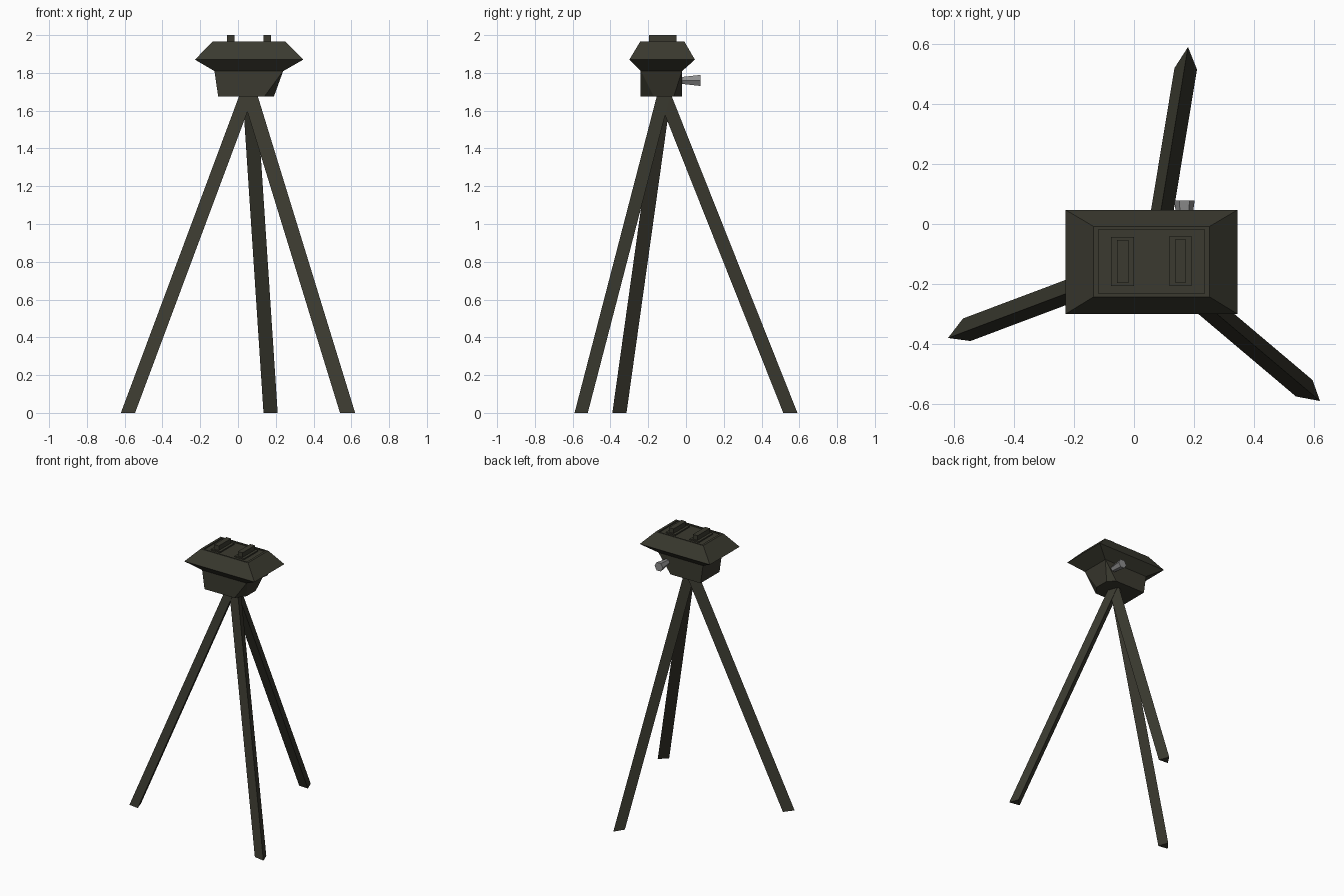
import bpy, bmesh, math
from mathutils import Vector

if "Cube" in bpy.data.objects:
    bpy.data.objects.remove(bpy.data.objects["Cube"])


def material(name, rgb):
    m = bpy.data.materials.new(name)
    m.diffuse_color = (*rgb, 1)
    m.use_nodes = True
    m.node_tree.nodes["Principled BSDF"].inputs["Base Color"].default_value = m.diffuse_color
    return m


OLIVE = material("dark olive", (0.043, 0.042, 0.029))
GREY = material("knob grey", (0.27, 0.27, 0.27))


def loft(name, rings, mat):
    """Skin a closed solid through rings that share a point count."""
    bm = bmesh.new()
    loops = [[bm.verts.new(p) for p in r] for r in rings]
    n = len(loops[0])
    for a, b in zip(loops, loops[1:]):
        for i in range(n):
            j = (i + 1) % n
            bm.faces.new((a[i], a[j], b[j], b[i]))
    bm.faces.new(loops[0][::-1])
    bm.faces.new(loops[-1])
    bmesh.ops.remove_doubles(bm, verts=bm.verts[:], dist=1e-4)
    bmesh.ops.recalc_face_normals(bm, faces=bm.faces[:])
    me = bpy.data.meshes.new(name)
    bm.to_mesh(me)
    bm.free()
    me.materials.append(mat)
    ob = bpy.data.objects.new(name, me)
    bpy.context.collection.objects.link(ob)
    return ob


def rect(x0, x1, y0, y1, z):
    return [(x0, y0, z), (x1, y0, z), (x1, y1, z), (x0, y1, z)]


def box(name, x0, x1, y0, y1, z0, z1, mat):
    return loft(name, [rect(x0, x1, y0, y1, z0), rect(x0, x1, y0, y1, z1)], mat)


# Flared head with a shallow recessed top panel
loft("head", [
    rect(-0.125, 0.24, -0.24, -0.02, 1.81),
    rect(-0.228, 0.345, -0.30, 0.047, 1.87),
    rect(-0.135, 0.252, -0.243, -0.008, 1.965),
    rect(-0.118, 0.235, -0.232, -0.018, 1.965),
    rect(-0.118, 0.235, -0.232, -0.018, 1.957),
], OLIVE)

# Lower block, its right-hand corners cut away towards the bottom
top = [(-0.125, -0.24), (0.24, -0.24), (0.24, -0.24), (0.24, -0.02), (0.24, -0.02), (-0.125, -0.02)]
bottom = [(-0.105, -0.24), (0.14, -0.24), (0.19, -0.17), (0.19, -0.065), (0.14, -0.02), (-0.105, -0.02)]
loft("lower_block", [[(x, y, 1.675) for x, y in bottom],
                     [(x, y, 1.812) for x, y in top]], OLIVE)

# Two mounting rails, each on a low base plate
for side, x, y in (("left", -0.038, -0.125), ("right", 0.155, -0.123)):
    box(side + "_rail_base", x - 0.038, x + 0.038, y - 0.082, y + 0.082, 1.95, 1.966, OLIVE)
    box(side + "_rail", x - 0.019, x + 0.019, y - 0.072, y + 0.072, 1.96, 2.0, OLIVE)

# Hexagonal knob flaring away from the back of the block
loft("knob", [[(0.168 + r * math.cos(i * math.pi / 3), y, 1.76 + r * math.sin(i * math.pi / 3))
               for i in range(6)] for y, r in ((-0.03, 0.02), (0.078, 0.034))], GREY)

# Three-sided legs: horizontal foot section slid up along each lean
LEGS = {
    "back_leg": ([(0.18, 0.59), (0.135, 0.52), (0.21, 0.515)], (-0.11, -0.665)),
    "left_leg": ([(-0.62, -0.38), (-0.545, -0.39), (-0.57, -0.315)], (0.625, 0.235)),
    "right_leg": ([(0.62, -0.59), (0.595, -0.52), (0.54, -0.575)], (-0.515, 0.435)),
}
for name, (foot, lean) in LEGS.items():
    shift = Vector((*lean, 1.675)) * 1.01
    base = [Vector((x, y, 0)) for x, y in foot]
    loft(name, [base, [p + shift for p in base]], OLIVE)
